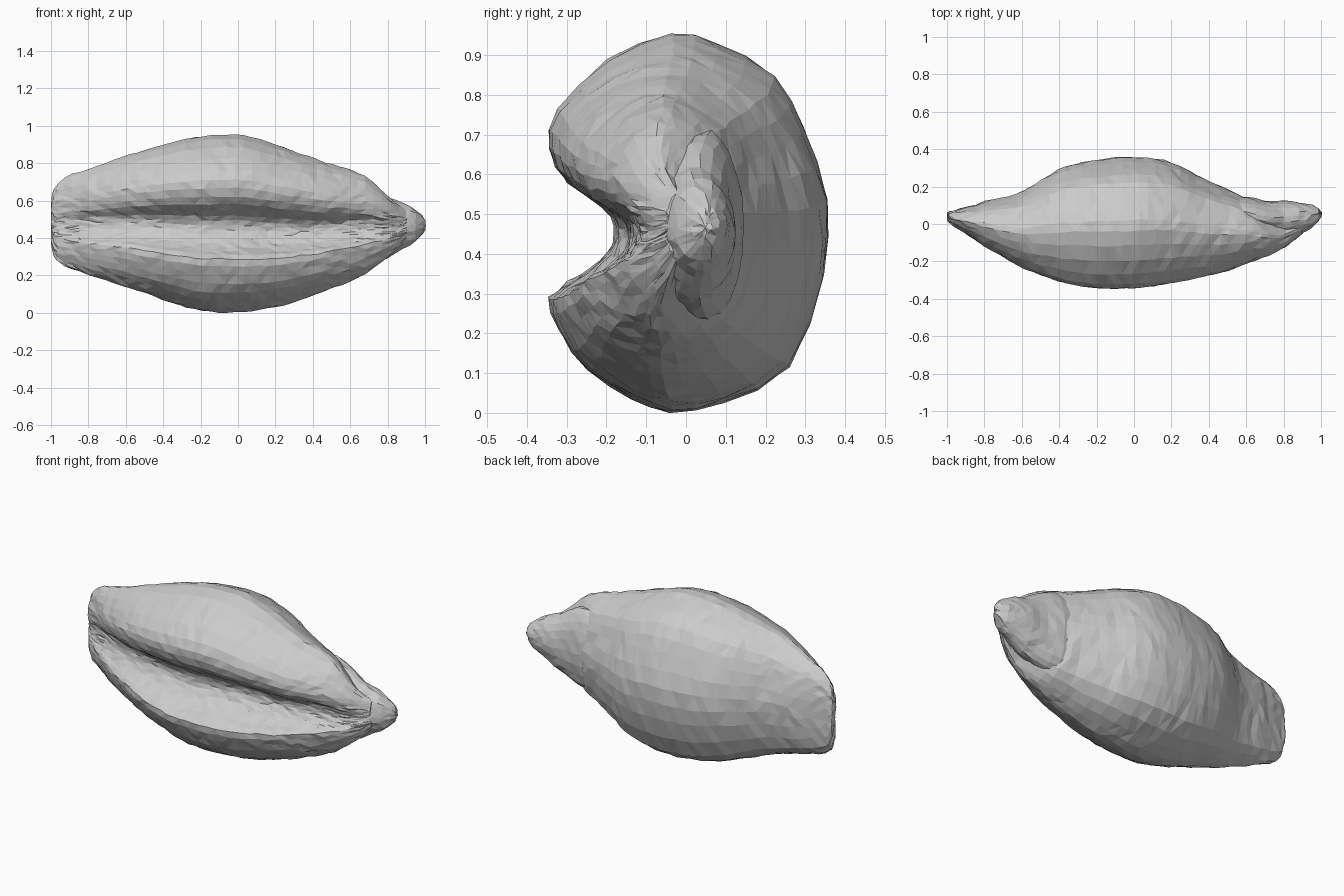
import bpy, bmesh, math, random
from mathutils import Vector

if "Cube" in bpy.data.objects:
    bpy.data.objects.remove(bpy.data.objects["Cube"])

random.seed(4)

# Body stations: x, z bottom, z top, y front, y back, slit depth
STATIONS = [
    (-1.0, .37, .61, .025, .06, .5), (-.98, .29, .67, -.005, .07, .9),
    (-.92, .245, .73, -.04, .085, 1), (-.8, .20, .77, -.12, .12, 1),
    (-.6, .14, .84, -.23, .17, 1), (-.4, .07, .90, -.305, .29, 1),
    (-.2, .012, .942, -.34, .34, 1), (.02, .005, .95, -.34, .355, 1.05),
    (.2, .03, .90, -.315, .325, 1.15), (.4, .09, .83, -.275, .23, 1.15),
    (.5, .13, .795, -.25, .18, 1.15), (.6, .17, .765, -.21, .135, 1.1),
    (.7, .22, .72, -.175, .06, 1.1), (.78, .28, .645, -.14, .01, .9),
    (.84, .33, .59, -.10, .01, .6), (.9, .39, .55, -.05, .02, .0)]

# Cross-section: y position (-1 front .. 1 back), height (0..1), slit depth
SECTION = [
    (-.14, 0, 0), (-.4, .035, 0), (-.72, .11, 0), (-.92, .21, 0),
    (-1, .30, 0), (-.97, .345, .16), (-.97, .39, .32), (-.97, .44, .42),
    (-.97, .49, .44), (-.97, .545, .36), (-.97, .61, .1), (-1, .70, 0),
    (-.94, .80, 0), (-.58, .93, 0), (-.12, 1, 0), (.2, .975, 0),
    (.62, .89, 0), (.83, .75, 0), (1, .56, 0), (.97, .36, 0),
    (.72, .12, 0), (.25, .025, 0)]


def catmull(rows, i, t, closed):
    n = len(rows)
    pick = (lambda k: rows[k % n]) if closed else (lambda k: rows[max(0, min(n - 1, k))])
    a, b, c, d = (pick(i + k) for k in (-1, 0, 1, 2))
    return [.5 * (2 * q + (r - p) * t + (2 * p - 5 * q + 4 * r - s) * t * t
                  + (3 * q - p - 3 * r + s) * t ** 3) for p, q, r, s in zip(a, b, c, d)]


def station_at(x):
    for i in range(len(STATIONS) - 1):
        a, b = STATIONS[i], STATIONS[i + 1]
        if x <= b[0]:
            return catmull(STATIONS, i, (x - a[0]) / (b[0] - a[0]), False)
    return list(STATIONS[-1])


def loft(name, rings):
    bm = bmesh.new()
    loops = [[bm.verts.new(p) for p in ring] for ring in rings]
    n = len(loops[0])
    for a, b in zip(loops, loops[1:]):
        for j in range(n):
            k = (j + 1) % n
            bm.faces.new((a[j], a[k], b[k], b[j]))
    for ring in (loops[0], loops[-1]):
        mid = sum((v.co for v in ring), Vector()) / n
        c = bm.verts.new(mid)
        for j in range(n):
            bm.faces.new((ring[j], ring[(j + 1) % n], c))
    # small irregularities give the hand-carved facets
    for v in bm.verts:
        v.co += Vector(random.uniform(-1, 1) for _ in range(3)) * .004
    bmesh.ops.triangulate(bm, faces=bm.faces[:], quad_method='SHORT_EDGE')
    bmesh.ops.recalc_face_normals(bm, faces=bm.faces[:])
    me = bpy.data.meshes.new(name)
    bm.to_mesh(me)
    bm.free()
    ob = bpy.data.objects.new(name, me)
    bpy.context.collection.objects.link(ob)
    return ob


# Shell body with the long slit along its front
xs = [-.996, -.985, -.965] + [-.93 + 1.83 * i / 42 for i in range(43)]
section = [catmull(SECTION, i, t, True) for i in range(len(SECTION)) for t in (0, .5)]
rings = []
for x in xs:
    _, z0, z1, y0, y1, g = station_at(x)
    ym, yh = (y0 + y1) / 2, (y1 - y0) / 2
    rings.append([(x, ym + yh * (u + d * g), z0 + (z1 - z0) * v) for u, v, d in section])
body = loft("shell_body", rings)

# Spire: blunt cone flaring into the body at the right end
SPIRE = [  # x, y centre, y radius, z centre, z radius
    (.45, .06, .08, .47, .22), (.6, .05, .095, .47, .24), (.7, .03, .095, .465, .215),
    (.8, .022, .10, .457, .165), (.88, .03, .085, .465, .125), (.95, .038, .063, .465, .085),
    (.985, .05, .035, .47, .05), (1.0, .05, .015, .47, .025)]
ring_at = lambda x, yc, ry, zc, rz: [
    (x, yc + ry * math.cos(a), zc + rz * math.sin(a))
    for a in (2 * math.pi * j / 22 for j in range(22))]
rings = [ring_at(*catmull(SPIRE, i, t, False)) for i in range(len(SPIRE) - 1)
         for t in ((0, .5) if i < 5 else (0,))]
rings.append(ring_at(*SPIRE[-1]))
spire = loft("spire", rings)

# Fuse the spire into the body so a crease marks the seam
mod = body.modifiers.new("fuse", 'BOOLEAN')
mod.operation = 'UNION'
mod.solver = 'EXACT'
mod.object = spire
bpy.context.view_layer.objects.active = body
bpy.ops.object.modifier_apply(modifier=mod.name)
bpy.data.objects.remove(spire)
